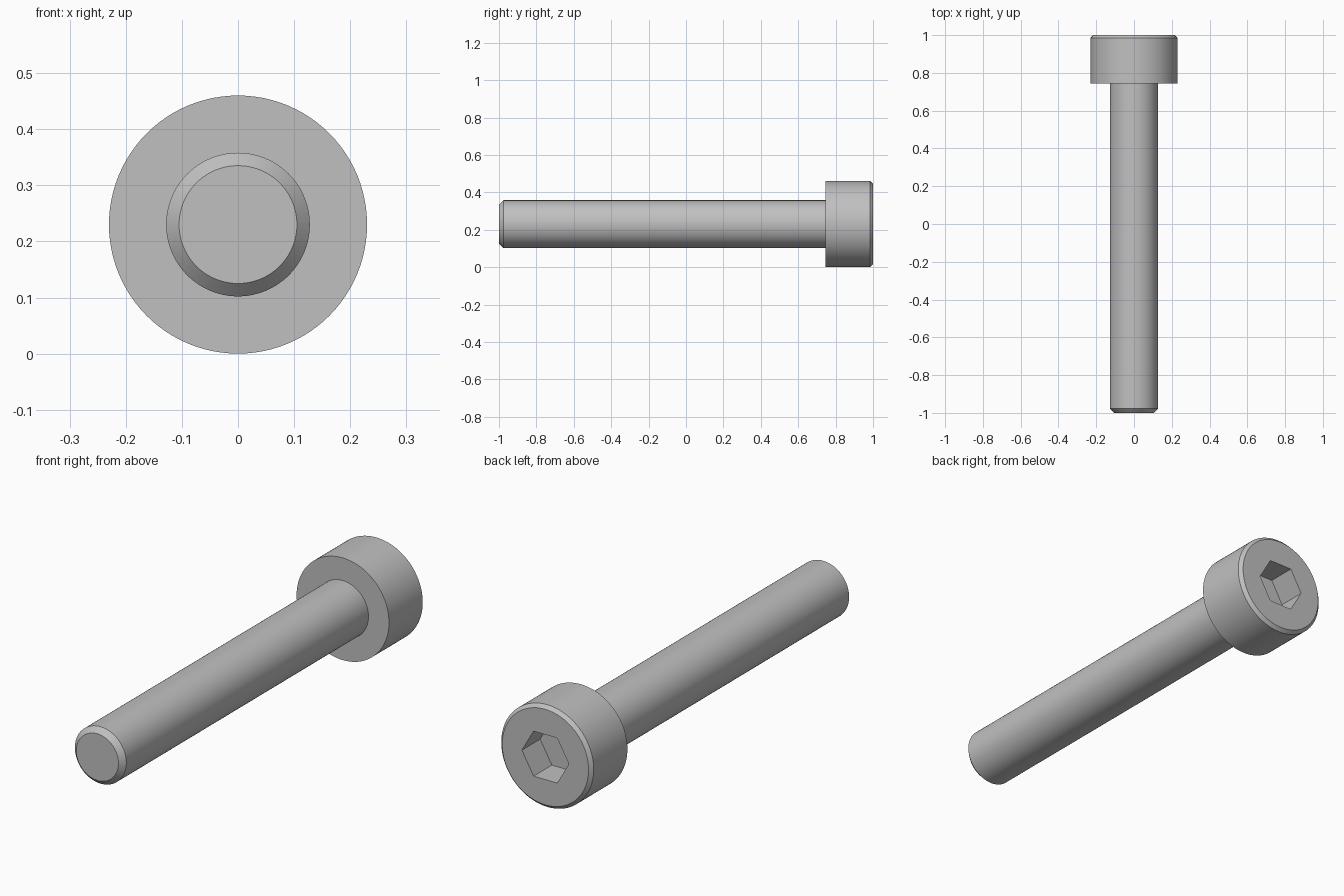
import bpy
import bmesh
import math
from mathutils import Matrix

if "Cube" in bpy.data.objects:
    bpy.data.objects.remove(bpy.data.objects["Cube"], do_unlink=True)

AXIS_Z = 0.23
HEAD_R, SHAFT_R = 0.23, 0.128
HEAD_BASE = 0.745

steel = bpy.data.materials.new("grey_steel")
steel.use_nodes = True
colour = (0.53, 0.53, 0.53, 1)
steel.diffuse_color = colour
steel.node_tree.nodes["Principled BSDF"].inputs["Base Color"].default_value = colour


def lathe(name, profile, sides):
    """Closed solid of revolution along y from (radius, y) rings, capped at both ends."""
    bm = bmesh.new()
    rings = []
    for radius, y in profile:
        angles = [2 * math.pi * i / sides for i in range(sides)]
        rings.append([bm.verts.new((radius * math.cos(a), y, AXIS_Z + radius * math.sin(a)))
                      for a in angles])
    for low, high in zip(rings, rings[1:]):
        for i in range(sides):
            j = (i + 1) % sides
            bm.faces.new((low[i], low[j], high[j], high[i]))
    bm.faces.new(rings[0])
    bm.faces.new(rings[-1])
    bmesh.ops.recalc_face_normals(bm, faces=bm.faces)
    mesh = bpy.data.meshes.new(name)
    bm.to_mesh(mesh)
    bm.free()
    mesh.materials.append(steel)
    obj = bpy.data.objects.new(name, mesh)
    bpy.context.collection.objects.link(obj)
    return obj


def activate(obj):
    bpy.ops.object.select_all(action="DESELECT")
    obj.select_set(True)
    bpy.context.view_layer.objects.active = obj


# Shaft with a chamfered tip, seated slightly inside the head
shaft = lathe("shaft", [(0.105, -1), (SHAFT_R, -0.977), (SHAFT_R, HEAD_BASE + 0.02)], 96)

# Cylindrical head with a small chamfer on its outer rim
head = lathe("head", [(HEAD_R, HEAD_BASE), (HEAD_R, 0.985), (HEAD_R - 0.015, 1)], 96)

# Hexagonal key socket, cut into the head
cutter = lathe("socket_cutter", [(0.117, 0.87), (0.117, 1.1)], 6)
cutter.hide_render = True
cut = head.modifiers.new("socket", "BOOLEAN")
cut.operation = "DIFFERENCE"
cut.solver = "EXACT"
cut.object = cutter
activate(head)
bpy.ops.object.modifier_apply(modifier=cut.name)
bpy.data.objects.remove(cutter, do_unlink=True)

# Smooth round sides, crisp edges
for part in (shaft, head):
    activate(part)
    bpy.ops.object.shade_smooth_by_angle(angle=math.radians(30))
